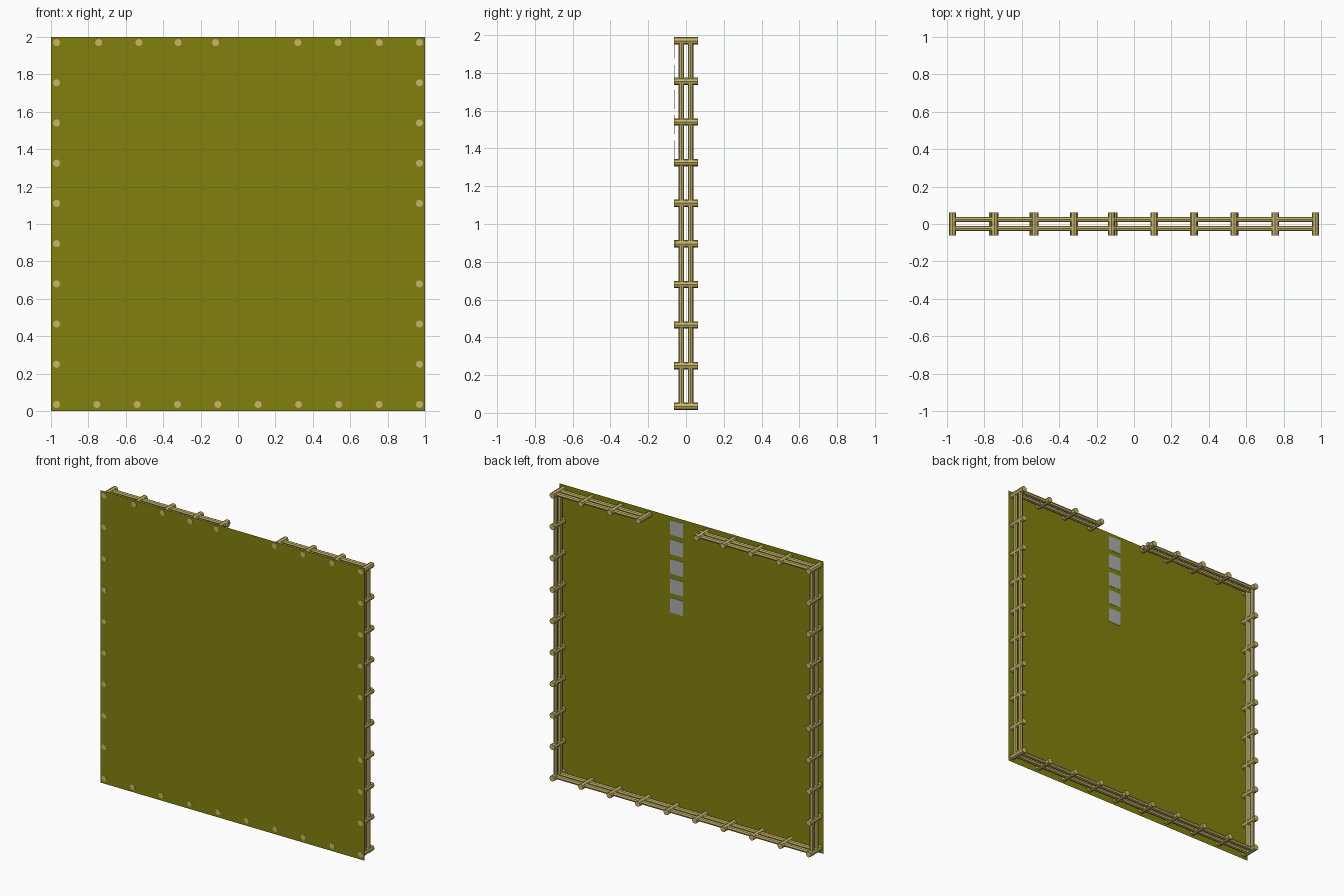
import bpy, math
from mathutils import Vector

if "Cube" in bpy.data.objects:
    bpy.data.objects.remove(bpy.data.objects["Cube"])


def material(name, color):
    m = bpy.data.materials.new(name)
    m.diffuse_color = (*color, 1)
    m.use_nodes = True
    m.node_tree.nodes["Principled BSDF"].inputs["Base Color"].default_value = m.diffuse_color
    return m


OLIVE = material("olive canvas", (0.22, 0.22, 0.004))
WOOD = material("tan wood", (0.58, 0.47, 0.14))
GRAY = material("gray metal", (0.42, 0.42, 0.42))


def rod(name, a, b, r, sides=8):
    """Flat-shaded rod between two points."""
    a, b = Vector(a), Vector(b)
    d = b - a
    bpy.ops.mesh.primitive_cylinder_add(vertices=sides, radius=r, depth=d.length,
                                        location=(a + b) / 2)
    o = bpy.context.object
    # quarter-facet spin keeps a flat face toward the viewer axes
    o.rotation_mode = 'QUATERNION'
    o.rotation_quaternion = d.to_track_quat('Z', 'Y')
    o.name = name
    o.data.materials.append(WOOD)
    return o


LO, HI, E = 0.035, 1.97, 0.97
STEP_Z = (HI - LO) / 9
STEP_X = 2 * E / 9
PEG_Y = 0.0625

# front panel: a single thin sheet
bpy.ops.mesh.primitive_plane_add(size=2, location=(0, -0.0605, 1),
                                 rotation=(math.pi / 2, 0, 0))
panel = bpy.context.object
panel.name = "panel"
panel.data.materials.append(OLIVE)

# double rails around the border, with a gap in the top edge
for y in (-0.024, 0.024):
    for x in (-E, E):
        rod("side_rail", (x, y, 0.02), (x, y, 1.985), 0.0145)
    rod("bottom_rail", (-0.98, y, LO), (0.98, y, LO), 0.0145)
    rod("top_rail_left", (-0.98, y, HI), (-0.09, y, HI), 0.0145)
    rod("top_rail_right", (0.305, y, HI), (0.98, y, HI), 0.0145)

# pegs crossing the rails
spots = [(-E + i * STEP_X, LO) for i in range(10)]
spots += [(s * E, LO + i * STEP_Z) for i in range(1, 10) for s in (-1, 1)]
spots += [(x, HI) for x in (-0.745, -0.53, -0.32, -0.12, 0.32, 0.535, 0.755)]
for x, z in spots:
    # one peg on the right side stops just short of the panel face
    short = x > 0.9 and abs(z - (LO + 4 * STEP_Z)) < 0.01
    rod("peg", (x, -0.0595 if short else -PEG_Y, z), (x, PEG_Y, z), 0.0195)

# column of small plates on the back of the panel
for i in range(5):
    bpy.ops.mesh.primitive_cube_add(size=1, location=(0.112, -0.059, 1.925 - i * 0.133))
    plate = bpy.context.object
    plate.scale = (0.098, 0.002, 0.1)
    plate.name = "back_plate"
    plate.data.materials.append(GRAY)
